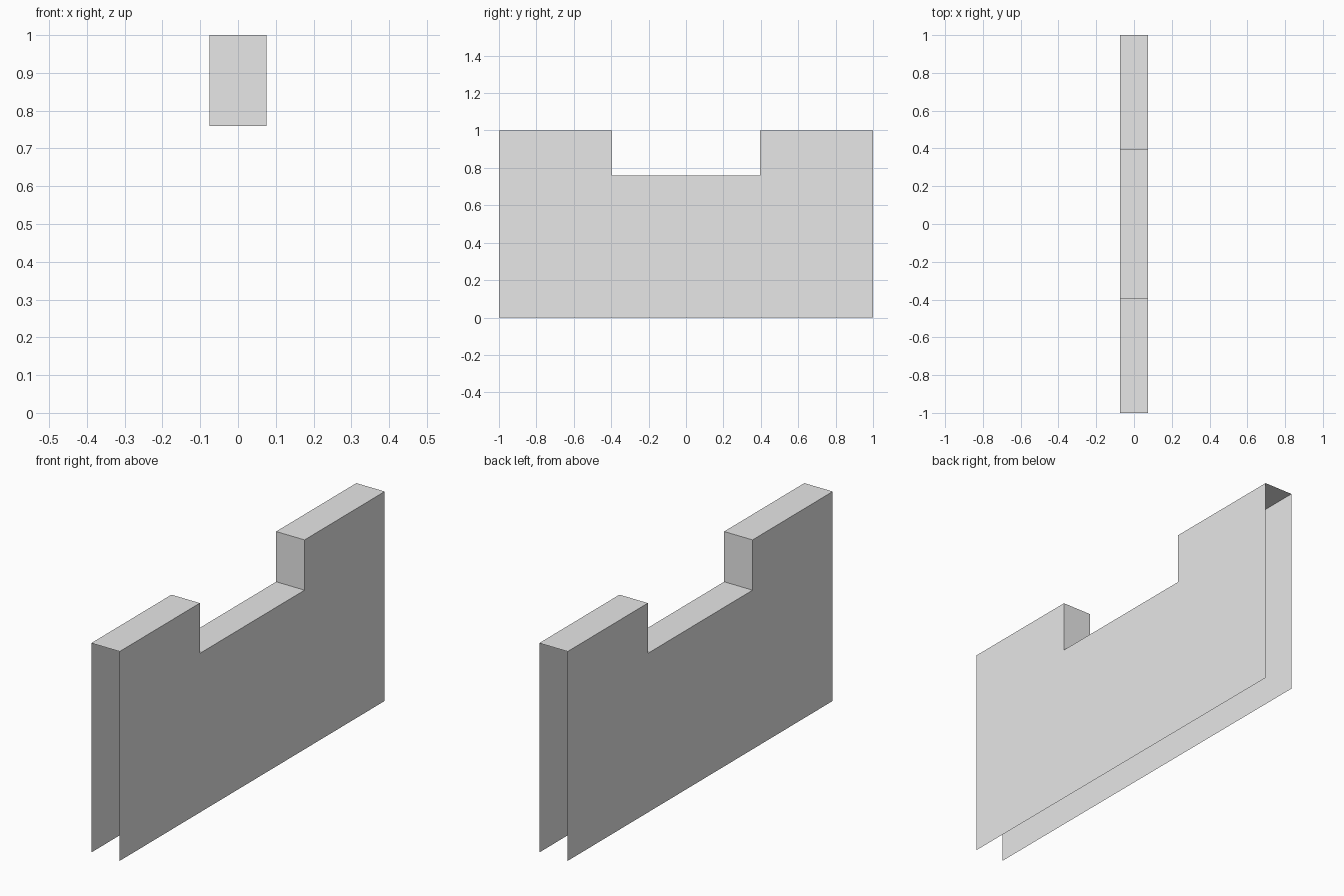
import bpy
import bmesh

cube = bpy.data.objects.get("Cube")
if cube:
    bpy.data.objects.remove(cube, do_unlink=True)

HALF_WIDTH, HALF_LENGTH, HALF_NOTCH = 0.075, 1.0, 0.395
HEIGHT, NOTCH_HEIGHT = 1.0, 0.76

grey = bpy.data.materials.new("light_grey")
grey.use_nodes = True
colour = (0.8, 0.8, 0.8, 1)
grey.diffuse_color = colour
grey.node_tree.nodes["Principled BSDF"].inputs["Base Color"].default_value = colour

# Side outline, starting and ending at the bottom corners
half = [(HALF_LENGTH, 0), (HALF_LENGTH, HEIGHT),
        (HALF_NOTCH, HEIGHT), (HALF_NOTCH, NOTCH_HEIGHT)]
outline = half + [(-y, z) for y, z in reversed(half)]

bm = bmesh.new()
left = [bm.verts.new((HALF_WIDTH, y, z)) for y, z in outline]
right = [bm.verts.new((-HALF_WIDTH, y, z)) for y, z in outline]

# Two thin side sheets
bm.faces.new(left)
bm.faces.new(right[::-1])

# Stepped top strip joining the sides; ends and underside stay open
for i in range(1, len(outline) - 2):
    bm.faces.new((left[i + 1], left[i], right[i], right[i + 1]))

bm.normal_update()

mesh = bpy.data.meshes.new("notched_cover")
bm.to_mesh(mesh)
bm.free()
mesh.materials.append(grey)
cover = bpy.data.objects.new("notched_cover", mesh)
bpy.context.collection.objects.link(cover)
